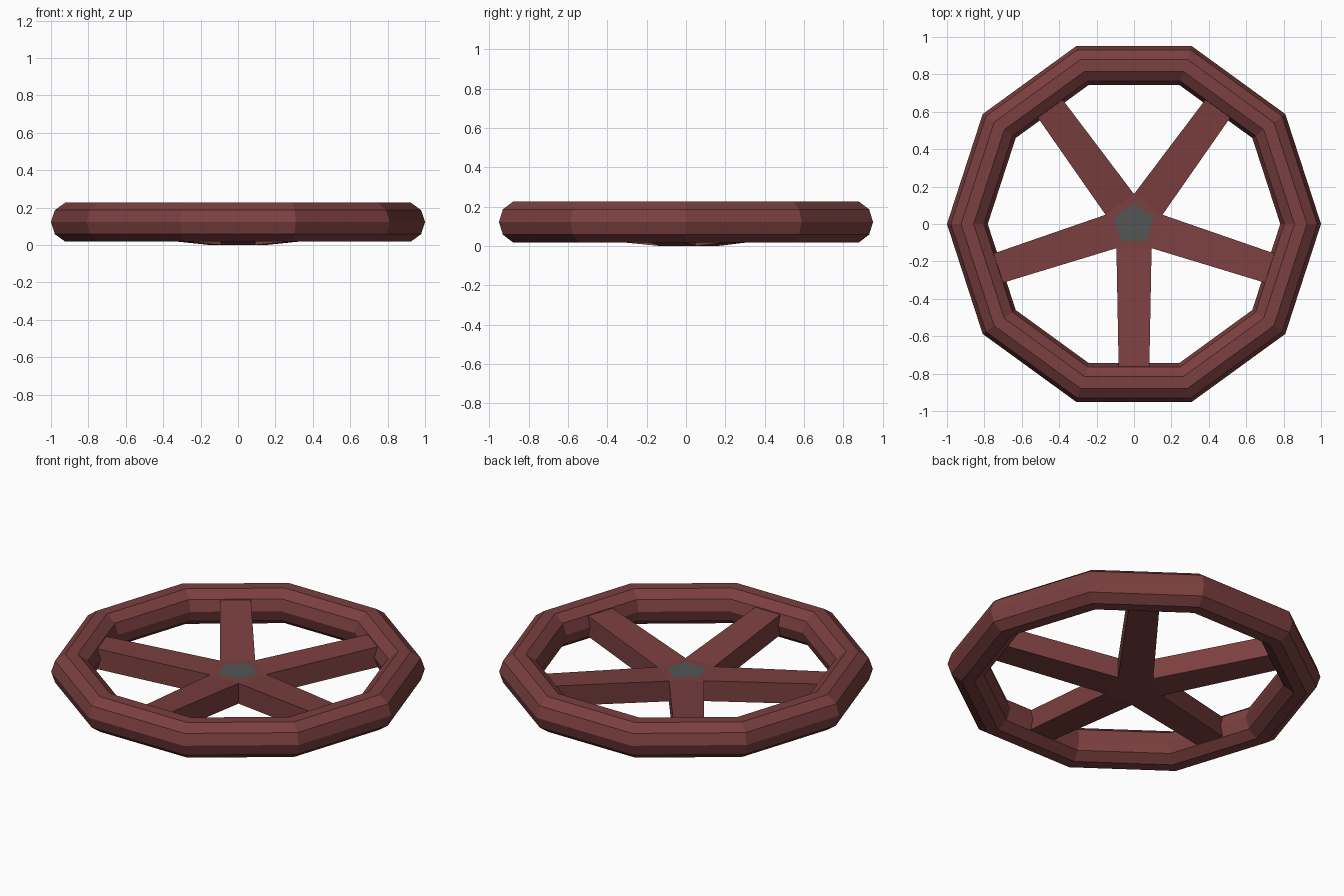
import bpy, bmesh, math
from mathutils import Vector

if "Cube" in bpy.data.objects:
    bpy.data.objects.remove(bpy.data.objects["Cube"])


def material(name, color):
    m = bpy.data.materials.new(name)
    m.diffuse_color = color
    m.use_nodes = True
    m.node_tree.nodes["Principled BSDF"].inputs["Base Color"].default_value = m.diffuse_color
    return m


red = material("dark_red", (0.2, 0.05, 0.05, 1))
grey = material("grey", (0.085, 0.092, 0.088, 1))

# Rim: ten-sided ring with a ten-sided cross-section
bpy.ops.mesh.primitive_torus_add(major_segments=10, minor_segments=10,
                                 major_radius=0.891, minor_radius=0.109,
                                 location=(0, 0, 0.122))
rim = bpy.context.object
rim.name = "rim"
rim.data.materials.append(red)

# Hub: pentagonal prism
bm = bmesh.new()
HUB_R, HUB_H = 0.16, 0.12
ring = [bm.verts.new((HUB_R * math.cos(a), HUB_R * math.sin(a), 0))
        for a in (math.radians(90 + 72 * i) for i in range(5))]
base = bm.faces.new(ring)
out = bmesh.ops.extrude_face_region(bm, geom=[base], use_keep_orig=True)
bmesh.ops.translate(bm, vec=(0, 0, HUB_H),
                    verts=[v for v in out["geom"] if isinstance(v, bmesh.types.BMVert)])
bmesh.ops.recalc_face_normals(bm, faces=bm.faces)

# Spokes: each hub side is drawn out to the rim, rising and tapering slightly
END_R, RISE, TAPER = 0.775, 0.063, 0.87
for side in [f for f in bm.faces if abs(f.normal.z) < 0.5]:
    d = side.normal.copy()
    across = Vector((-d.y, d.x, 0))
    end = bmesh.ops.extrude_discrete_faces(bm, faces=[side])["faces"][0]
    for v in end.verts:
        half = v.co.dot(across) * TAPER
        v.co = d * END_R + across * half + Vector((0, 0, v.co.z + RISE))

# Grey cap: inset on top of the hub
top = next(f for f in bm.faces if f.normal.z > 0.9 and len(f.verts) == 5)
bmesh.ops.inset_individual(bm, faces=[top], thickness=0.049)
top.material_index = 1

bmesh.ops.recalc_face_normals(bm, faces=bm.faces)
mesh = bpy.data.meshes.new("hub_and_spokes")
bm.to_mesh(mesh)
bm.free()
mesh.materials.append(red)
mesh.materials.append(grey)
bpy.context.collection.objects.link(bpy.data.objects.new("hub_and_spokes", mesh))
